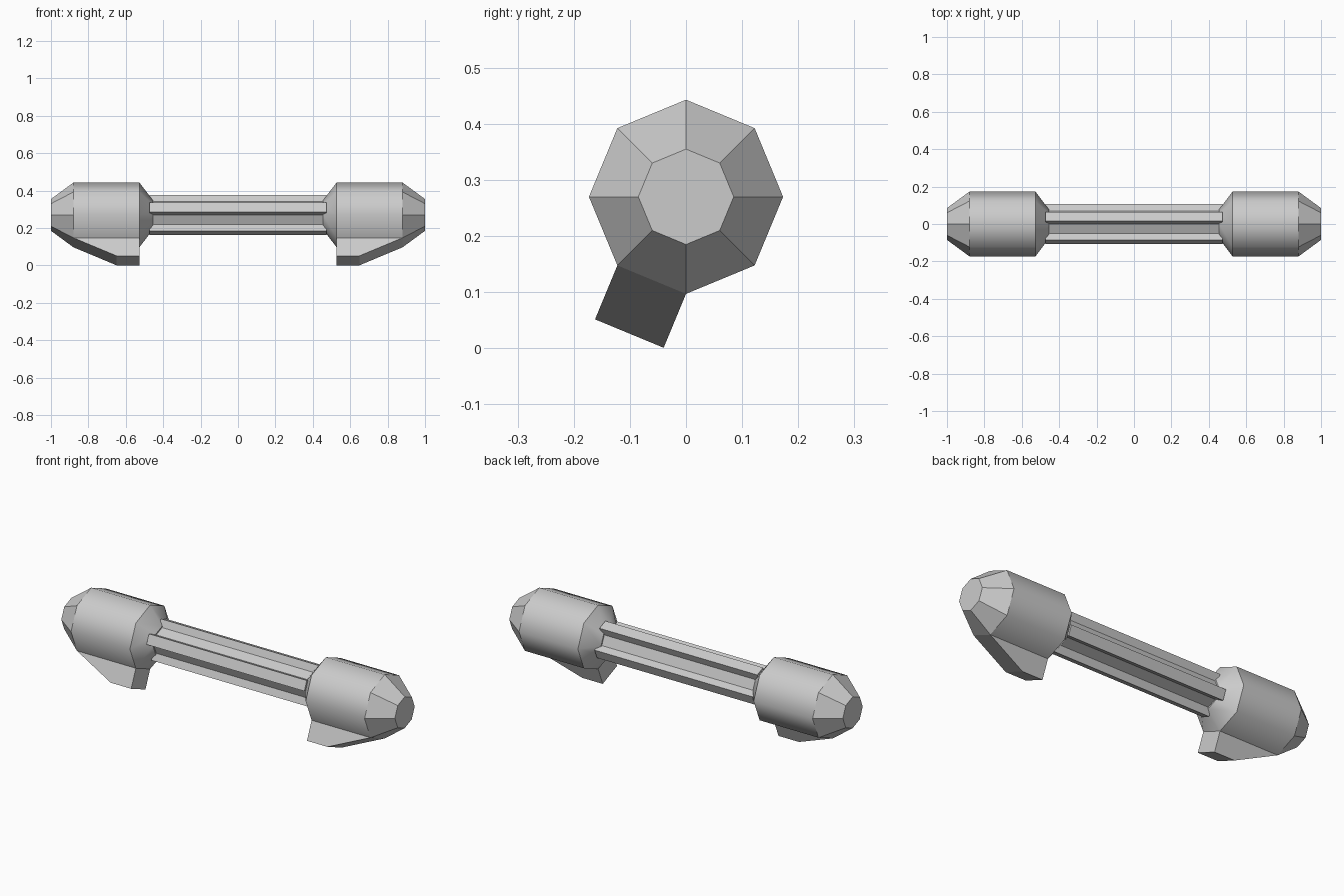
import bpy, bmesh
from math import cos, sin, pi
from mathutils import Vector

if "Cube" in bpy.data.objects:
    bpy.data.objects.remove(bpy.data.objects["Cube"])

CZ = 0.27  # height of the long axis


def polar(x, r, k):
    a = k * pi / 4
    return Vector((x, r * cos(a), CZ + r * sin(a)))


def finish(bm, name):
    bmesh.ops.recalc_face_normals(bm, faces=bm.faces)
    me = bpy.data.meshes.new(name)
    bm.to_mesh(me)
    bm.free()
    ob = bpy.data.objects.new(name, me)
    bpy.context.collection.objects.link(ob)
    return ob


# End pods: octagonal loft, mirrored across x
bm = bmesh.new()
stations = [(0.455, 0.078), (0.527, 0.173), (0.88, 0.173), (1.0, 0.085)]
rings = [[bm.verts.new(polar(x, r, k)) for k in range(8)] for x, r in stations]
bands = []
for a, b in zip(rings, rings[1:]):
    bands.append([bm.faces.new((a[k], a[(k + 1) % 8], b[(k + 1) % 8], b[k]))
                  for k in range(8)])
bm.faces.new(rings[0])
bm.faces.new(rings[-1])

# Smooth barrel and inner cone, with hard rings between them
for f in bands[0] + bands[1]:
    f.smooth = True
for ring in rings:
    for k in range(8):
        bm.edges.get((ring[k], ring[(k + 1) % 8])).smooth = False

# Fin: pull one lower barrel face out and sweep its outer end inward
fin = bands[1][5]
fin.smooth = False
out = bmesh.ops.extrude_discrete_faces(bm, faces=[fin])["faces"][0]
d = Vector((0, cos(5.5 * pi / 4), sin(5.5 * pi / 4))) * 0.104
for v in out.verts:
    v.co += d
    if v.co.x > 0.7:
        v.co.x = 0.65
for f in bm.faces:
    if any(v in out.verts for v in f.verts):
        f.smooth = False
pods = finish(bm, "end_pods_with_fins")
m = pods.modifiers.new("mirror", "MIRROR")
m.use_axis = (True, False, False)
m.use_clip = False

# Grip bar: octagon profile with a raised rib on every other side
bm = bmesh.new()
profile = []
for k in range(8):
    if k % 2:
        a = (k + 0.5) * pi / 4
        rib = Vector((0, cos(a), sin(a))) * 0.04
        p, q = polar(0, 0.0706, k), polar(0, 0.0706, k + 1)
        profile += [p, p + rib, q + rib, q]
ends = [[bm.verts.new(p + Vector((x, 0, 0))) for p in profile] for x in (-0.473, 0.473)]
n = len(profile)
for i in range(n):
    j = (i + 1) % n
    bm.faces.new((ends[0][i], ends[0][j], ends[1][j], ends[1][i]))
for e in ends:
    bm.faces.new(e)
finish(bm, "ribbed_grip_bar")
